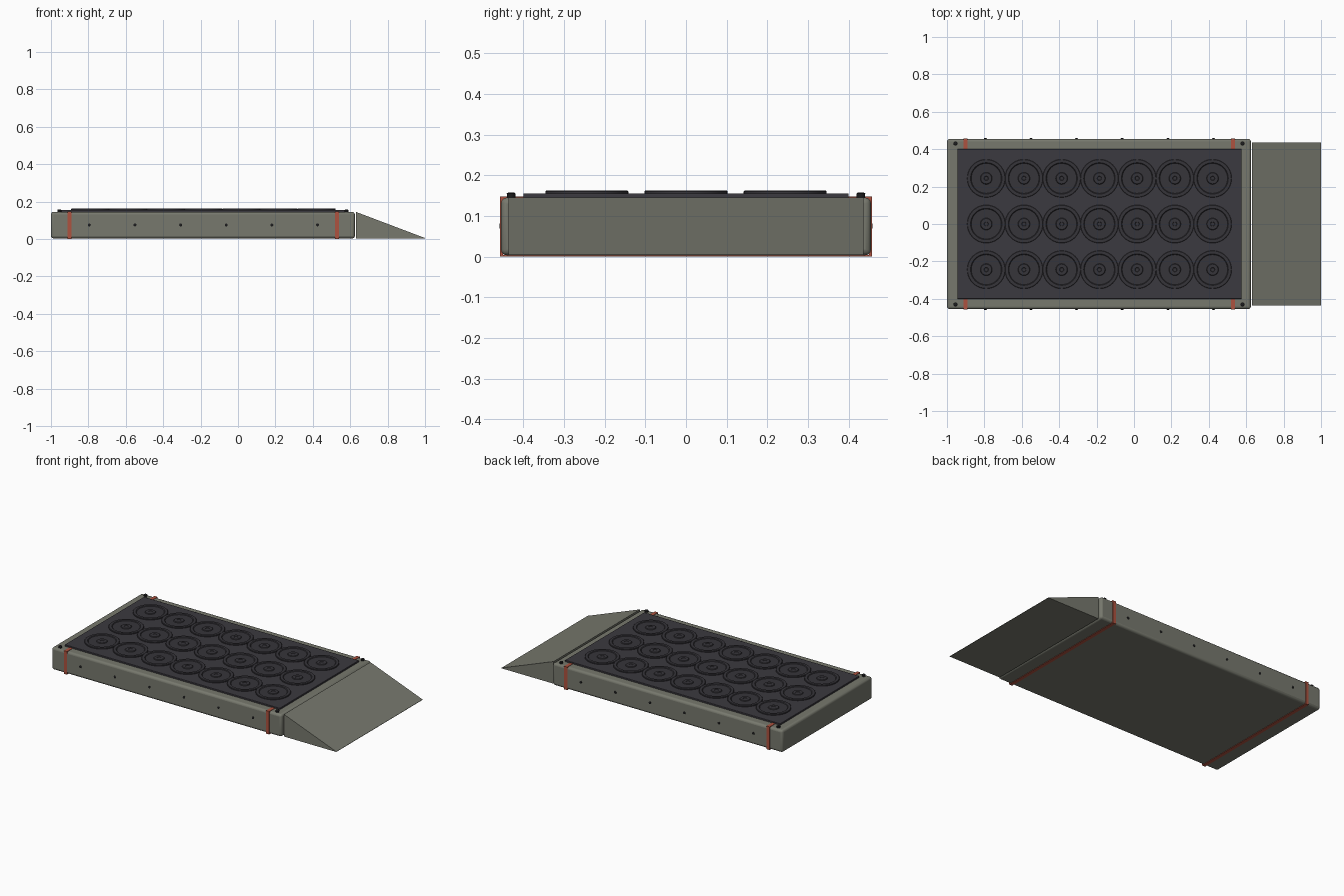
import bpy, bmesh, math

if "Cube" in bpy.data.objects:
    bpy.data.objects.remove(bpy.data.objects["Cube"])


def material(name, rgb):
    m = bpy.data.materials.new(name)
    m.diffuse_color = (*rgb, 1)
    m.use_nodes = True
    m.node_tree.nodes["Principled BSDF"].inputs["Base Color"].default_value = m.diffuse_color
    return m


GREY = material("olive grey", (0.185, 0.190, 0.155))
PAD = material("charcoal", (0.044, 0.041, 0.050))
DISC = material("dark charcoal", (0.037, 0.035, 0.042))
RED = material("brick red", (0.42, 0.085, 0.05))
BLACK = material("black", (0.012, 0.012, 0.013))


def finish(name, bm, mat, bevel=0, smooth=False):
    bmesh.ops.recalc_face_normals(bm, faces=bm.faces[:])
    me = bpy.data.meshes.new(name)
    bm.to_mesh(me)
    bm.free()
    ob = bpy.data.objects.new(name, me)
    bpy.context.collection.objects.link(ob)
    me.materials.append(mat)
    if bevel:
        mod = ob.modifiers.new("bevel", 'BEVEL')
        mod.width, mod.segments = bevel, 3
    if smooth:
        bpy.ops.object.select_all(action='DESELECT')
        ob.select_set(True)
        bpy.context.view_layer.objects.active = ob
        bpy.ops.object.shade_smooth_by_angle(angle=math.radians(35))
    return ob


def box(name, x, y, z, mat, bevel=0):
    bm = bmesh.new()
    bmesh.ops.create_cube(bm, size=1)
    for v in bm.verts:
        for i, (lo, hi) in enumerate((x, y, z)):
            v.co[i] = lo if v.co[i] < 0 else hi
    return finish(name, bm, mat, bevel, bool(bevel))


def prism(name, profile, y0, y1, mat, bevel=0):
    """Extrude an (x, z) profile along y."""
    bm = bmesh.new()
    face = bm.faces.new([bm.verts.new((x, y0, z)) for x, z in profile])
    out = bmesh.ops.extrude_face_region(bm, geom=[face])
    for v in out["geom"]:
        if isinstance(v, bmesh.types.BMVert):
            v.co.y = y1
    return finish(name, bm, mat, bevel)


def lathe(name, profile, mat, loc, rot=(0, 0, 0), sides=32):
    """Spin an (r, z) profile that ends on the axis."""
    bm = bmesh.new()
    rings = []
    for r, z in profile:
        rings.append([bm.verts.new((r * math.cos(2 * math.pi * i / sides),
                                    r * math.sin(2 * math.pi * i / sides), z))
                      for i in range(sides)])
    for a, b in zip(rings, rings[1:]):
        for i in range(sides):
            j = (i + 1) % sides
            bm.faces.new((a[i], a[j], b[j], b[i]))
    bm.faces.new(rings[0])
    bm.faces.new(rings[-1])
    ob = finish(name, bm, mat, 0, True)
    ob.location, ob.rotation_euler = loc, rot
    return ob


# Main tray and the entry ramp
box("tray_body", (-1.0, 0.625), (-0.455, 0.455), (0.003, 0.145), GREY, 0.014)
prism("ramp", [(0.63, 0.003), (1.0, 0.003), (1.0, 0.005), (0.63, 0.145)],
      -0.436, 0.436, GREY)

# Dark inlay pad
box("inlay_pad", (-0.945, 0.575), (-0.40, 0.40), (0.143, 0.155), PAD, 0.002)

# Seven by three grid of grooved discs
disc = [(0.102, 0.150), (0.102, 0.160), (0.100, 0.162), (0.084, 0.162),
        (0.080, 0.158), (0.032, 0.158), (0.029, 0.162), (0.012, 0.162),
        (0.010, 0.160)]
for i in range(7):
    for j in range(3):
        lathe(f"disc_{i}_{j}", disc, DISC,
              (-0.79 + 0.2017 * i, 0.244 * (j - 1), 0.0001 * (i % 2)), sides=40)

# Straps wrapped round the tray
for k, x in enumerate((-0.90, 0.53)):
    xs = (x - 0.011, x + 0.011)
    box(f"strap_bottom_{k}", xs, (-0.4575, 0.4575), (0.0, 0.004), RED)
    for s, side in ((-1, "front"), (1, "back")):
        box(f"strap_side_{side}_{k}", xs, sorted((s * 0.45, s * 0.4575)),
            (0.0, 0.1475), RED)
        box(f"strap_top_{side}_{k}", xs, sorted((s * 0.40, s * 0.4575)),
            (0.14, 0.1475), RED)

# Corner screws and side rivets
for s, side in ((-1, "front"), (1, "back")):
    for k, x in enumerate((-0.955, 0.58)):
        lathe(f"corner_screw_{side}_{k}",
              [(0.010, 0.143), (0.011, 0.155), (0.006, 0.158)], BLACK,
              (x, s * 0.43, 0), sides=16)
    for k in range(6):
        lathe(f"side_rivet_{side}_{k}", [(0.008, -0.004), (0.008, 0.002), (0.005, 0.004)],
              BLACK, (-0.795 + 0.244 * k, s * 0.455, 0.075),
              (-s * math.pi / 2, 0, 0), sides=12)
